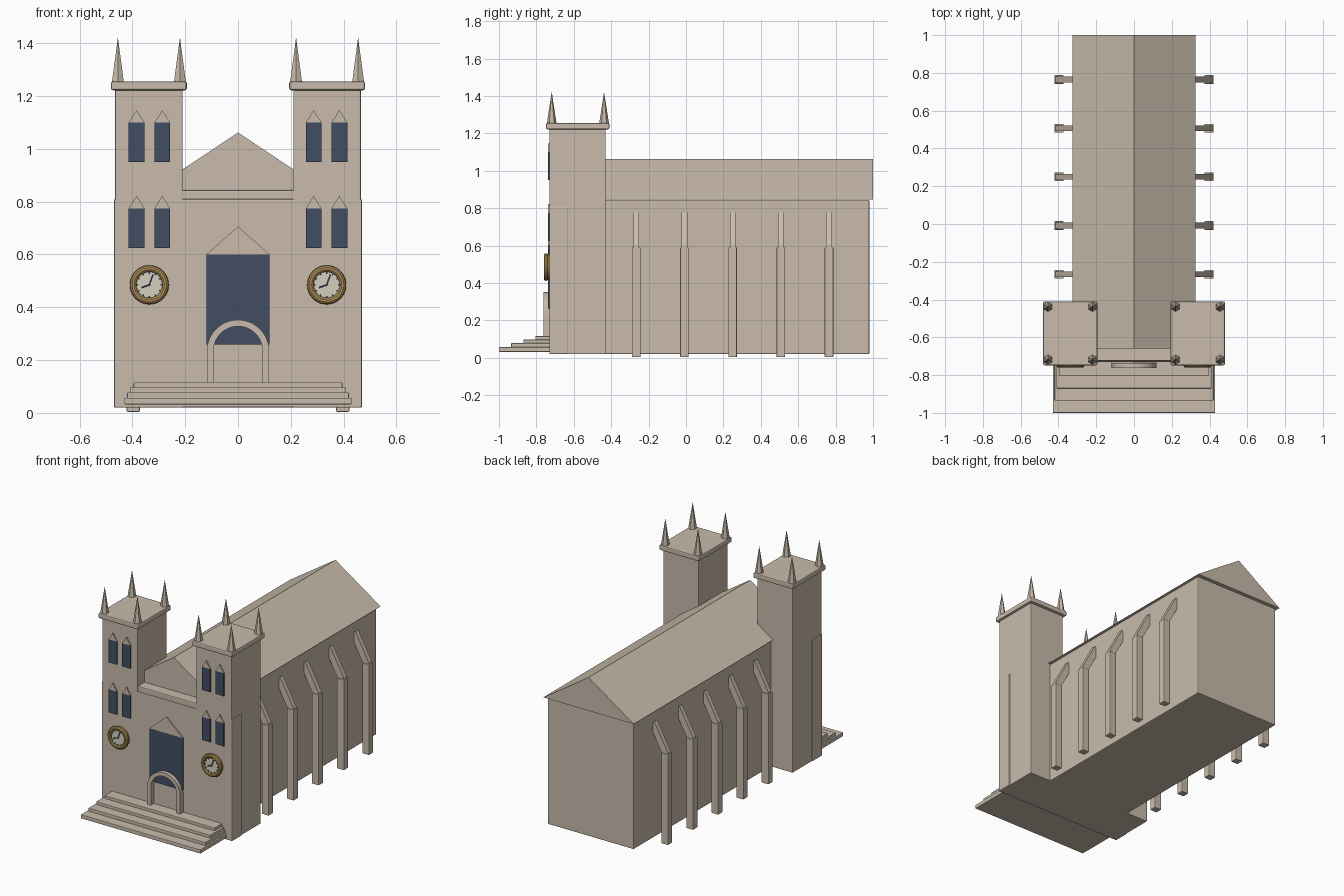
import bpy, bmesh, math
from mathutils import Matrix

if "Cube" in bpy.data.objects:
    bpy.data.objects.remove(bpy.data.objects["Cube"])


def mat(name, c):
    m = bpy.data.materials.new(name)
    m.diffuse_color = (*c, 1)
    m.use_nodes = True
    m.node_tree.nodes["Principled BSDF"].inputs["Base Color"].default_value = m.diffuse_color
    return m


STONE = mat("stone", (0.58, 0.50, 0.41))
GLASS = mat("blue_glass", (0.052, 0.076, 0.122))
GOLD = mat("gold", (0.42, 0.27, 0.09))
CREAM = mat("clock_cream", (0.66, 0.62, 0.53))
DARK = mat("clock_dark", (0.02, 0.03, 0.05))


def finish(name, bm, m, bevel=0):
    bmesh.ops.recalc_face_normals(bm, faces=bm.faces)
    if bevel:
        bmesh.ops.bevel(bm, geom=bm.edges[:], offset=bevel, segments=2,
                        profile=0.5, affect='EDGES')
    me = bpy.data.meshes.new(name)
    bm.to_mesh(me)
    bm.free()
    me.materials.append(m)
    ob = bpy.data.objects.new(name, me)
    bpy.context.collection.objects.link(ob)
    return ob


def box(name, x, y, z, m=STONE, bevel=0):
    bm = bmesh.new()
    bmesh.ops.create_cube(bm, size=1)
    for v in bm.verts:
        v.co = [(a[0] + a[1]) / 2 + c * (a[1] - a[0]) for a, c in zip((x, y, z), v.co)]
    return finish(name, bm, m, bevel)


def prism(name, pts, y0, y1, m=STONE):
    """Extrude an outline given in x, z along y."""
    bm = bmesh.new()
    f = bm.faces.new([bm.verts.new((px, y0, pz)) for px, pz in pts])
    r = bmesh.ops.extrude_face_region(bm, geom=[f])
    for v in r['geom']:
        if isinstance(v, bmesh.types.BMVert):
            v.co.y = y1
    return finish(name, bm, m)


def disc(name, x, y, z, r, depth, m, seg=32):
    bm = bmesh.new()
    bmesh.ops.create_cone(bm, cap_ends=True, segments=seg, radius1=r, radius2=r, depth=depth,
                          matrix=Matrix.Translation((x, y, z)) @ Matrix.Rotation(math.pi / 2, 4, 'X'))
    return finish(name, bm, m)


def window(name, x0, x1, z0, z1, tip):
    box(name + "_glass", (x0, x1), (-0.738, -0.729), (z0, z1), GLASS)
    prism(name + "_gable", [(x0, z1), (x1, z1), ((x0 + x1) / 2, tip)], -0.738, -0.729)


# nave, roof, facade
box("nave", (-0.31, 0.31), (-0.725, 0.98), (0.02, 0.845), bevel=0.006)
prism("nave_roof", [(-0.325, 0.846), (0.325, 0.846), (0, 1.062)], -0.66, 1.0)
box("facade", (-0.47, 0.47), (-0.73, -0.63), (0.02, 0.81), bevel=0.005)

# entrance steps
for i, (w, top) in enumerate([(0.43, 0.057), (0.42, 0.078), (0.41, 0.097), (0.395, 0.116)]):
    box(f"step_{i}", (-w, w), (-1.0 + i * 0.065, -0.70), (0.032 + i * 0.018, top), bevel=0.003)

# great window and door arch
window("great_window", -0.12, 0.12, 0.26, 0.60, 0.706)
N = 14
arc = [(math.cos(math.pi * i / N), math.sin(math.pi * i / N)) for i in range(N + 1)]
outline = [(0.118, 0.11)] + [(0.118 * c, 0.235 + 0.118 * s) for c, s in arc] + [(-0.118, 0.11)]
outline += [(-0.093, 0.11)] + [(-0.093 * c, 0.235 + 0.093 * s) for c, s in arc] + [(0.093, 0.11)]
prism("door_arch", outline, -0.762, -0.728)

for s, side in ((-1, "left"), (1, "right")):
    # tower with cap and corner spires
    box(f"{side}_tower", sorted((s * 0.21, s * 0.465)), (-0.73, -0.43), (0.02, 1.23), bevel=0.004)
    box(f"{side}_tower_cap", sorted((s * 0.194, s * 0.481)), (-0.748, -0.41), (1.222, 1.256), bevel=0.007)
    for i, x in enumerate((0.22, 0.455)):
        for j, y in enumerate((-0.718, -0.438)):
            bm = bmesh.new()
            bmesh.ops.create_cone(bm, cap_ends=True, segments=6, radius1=0.026, radius2=0,
                                  depth=0.17, matrix=Matrix.Translation((s * x, y, 1.338)))
            finish(f"{side}_spire_{i}{j}", bm, STONE)

    # paired tower windows
    for k, z in enumerate((0.625, 0.95)):
        for n, (a, b) in enumerate(((0.257, 0.316), (0.354, 0.414))):
            x0, x1 = sorted((s * a, s * b))
            window(f"{side}_window_{k}{n}", x0, x1, z, z + 0.15, z + 0.197)

    # clock: rim, face, ticks and hands
    cx, cz = s * 0.336, 0.485
    bpy.ops.mesh.primitive_torus_add(location=(cx, -0.748, cz), rotation=(math.pi / 2, 0, 0),
                                     major_segments=40, minor_segments=10,
                                     major_radius=0.061, minor_radius=0.013)
    rim = bpy.context.object
    rim.name = f"{side}_clock_rim"
    rim.data.materials.append(GOLD)
    bpy.ops.object.shade_smooth_by_angle()
    disc(f"{side}_clock_back", cx, -0.738, cz, 0.068, 0.02, GOLD)
    disc(f"{side}_clock_face", cx, -0.747, cz, 0.056, 0.008, CREAM)

    def bar(name, ang, r0, r1, w):
        """Thin radial plate, angle clockwise from the top."""
        dx, dz = math.sin(ang), math.cos(ang)
        prism(name, [(cx + dx * r + dz * t, cz + dz * r - dx * t)
                     for r, t in ((r0, -w), (r1, -w), (r1, w), (r0, w))], -0.754, -0.749, DARK)

    for h in range(12):
        bar(f"{side}_clock_tick_{h}", h * math.pi / 6, 0.042, 0.050, 0.0025)
    bar(f"{side}_minute_hand", math.radians(20), -0.005, 0.042, 0.003)
    bar(f"{side}_hour_hand", math.radians(250), -0.005, 0.032, 0.0035)

    # flying buttresses
    for i in range(5):
        y = -0.266 + i * 0.2577
        box(f"{side}_buttress_{i}", sorted((s * 0.372, s * 0.422)), (y - 0.023, y + 0.023),
            (0.004, 0.59), bevel=0.004)
        prism(f"{side}_buttress_arm_{i}",
              [(s * 0.375, 0.58), (s * 0.415, 0.58), (s * 0.415, 0.60),
               (s * 0.318, 0.778), (s * 0.295, 0.765), (s * 0.295, 0.73)], y - 0.015, y + 0.015)
